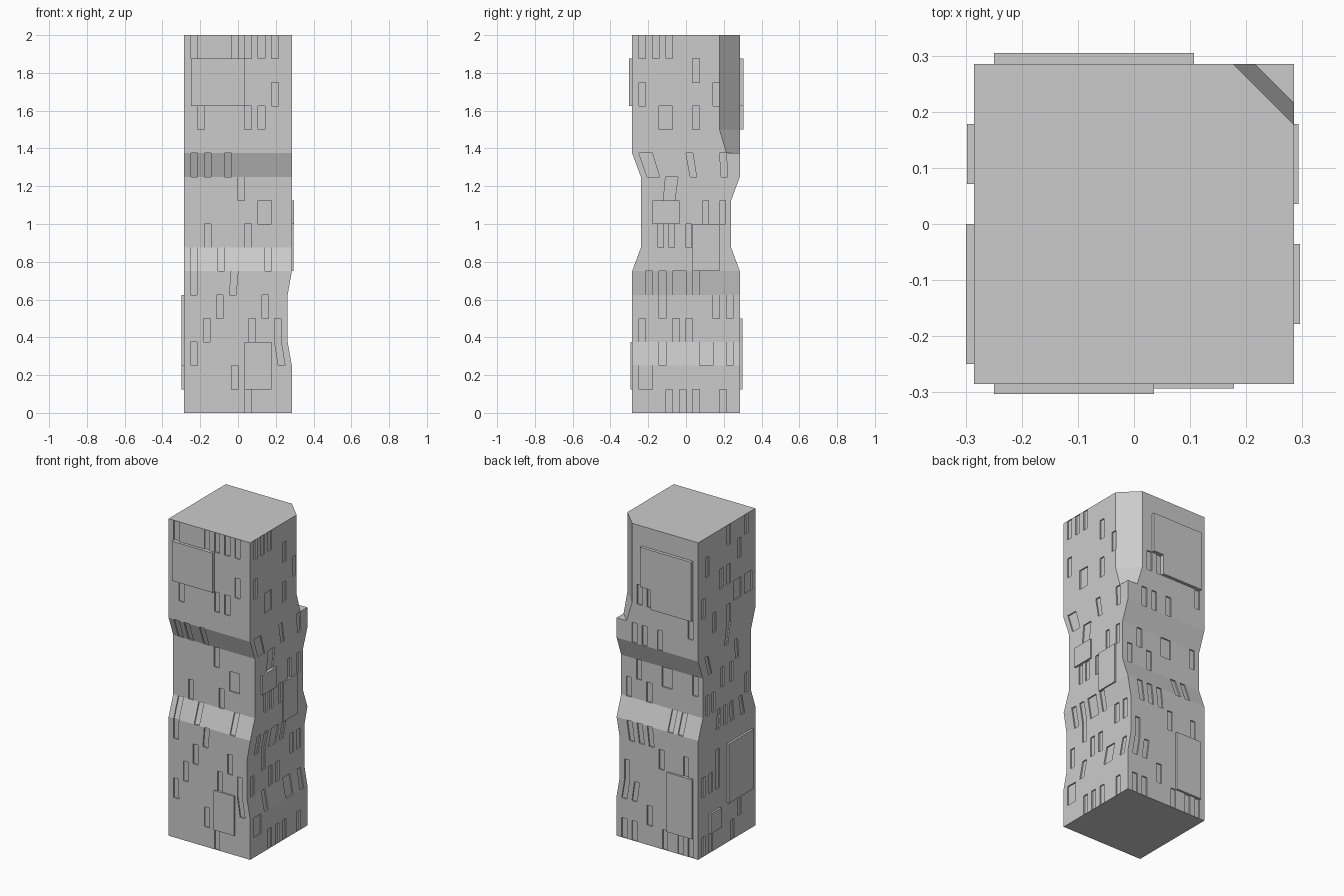
import bpy, bmesh, random
from mathutils import Vector

if "Cube" in bpy.data.objects:
    bpy.data.objects.remove(bpy.data.objects["Cube"])

random.seed(11)
H = 0.285          # half width of the pillar
N = 16             # cells per side and per height
DX, DZ = 2 * H / N, 2.0 / N


def lerp_profile(z, pts):
    """Piecewise linear lookup in a (z, offset) list."""
    for (z0, a), (z1, b) in zip(pts, pts[1:]):
        if z <= z1:
            return a + (b - a) * (z - z0) / (z1 - z0)
    return pts[-1][1]


# worn waist on each side: how far the face steps inwards at a height
FRONT = [(0, 0), (.75, 0), (.875, .046), (1.25, .046), (1.375, 0), (2, 0)]
BACK = [(0, 0), (.75, 0), (.875, .046), (1.125, .046), (1.25, 0), (2, 0)]
RIGHT = [(0, 0), (.25, 0), (.375, .022), (.625, .022), (.75, 0), (2, 0)]


def make_object(name, bm):
    bmesh.ops.recalc_face_normals(bm, faces=bm.faces[:])
    mesh = bpy.data.meshes.new(name)
    bm.to_mesh(mesh)
    bm.free()
    ob = bpy.data.objects.new(name, mesh)
    bpy.context.collection.objects.link(ob)
    return ob


def pick_chips(chance):
    """Choose chipped cells, never touching only at a corner."""
    cells = set()
    order = [(r, c) for r in range(N) for c in range(1, N - 1)]
    random.shuffle(order)
    for r, c in order:
        if len(cells) >= chance * N * N:
            break
        bad = any((r + a, c + b) in cells and (r + a, c) not in cells
                  and (r, c + b) not in cells for a in (-1, 1) for b in (-1, 1))
        crowd = sum((r + a, c + b) in cells
                    for a, b in ((0, 1), (0, -1), (1, 0), (-1, 0)))
        if not bad and (crowd == 0 or (crowd == 1 and random.random() < .25)):
            cells.add((r, c))
    return cells


# pillar body: lofted square rings, with shallow chipped cells on every side
bm = bmesh.new()
rings = []
for k in range(N + 1):
    z = k * DZ
    f, b, r = (lerp_profile(z, p) for p in (FRONT, BACK, RIGHT))
    corners = [Vector((-H, f - H, z)), Vector((H - r, f - H, z)),
               Vector((H - r, H - b, z)), Vector((-H, H - b, z))]
    rings.append([bm.verts.new(corners[s].lerp(corners[(s + 1) % 4], c / N))
                  for s in range(4) for c in range(N)])
cell = {}
for k in range(N):
    for i in range(4 * N):
        j = (i + 1) % (4 * N)
        cell[i // N, k, i % N] = bm.faces.new(
            (rings[k][i], rings[k][j], rings[k + 1][j], rings[k + 1][i]))
bm.faces.new(rings[0][::-1])
bm.faces.new(rings[-1])

inward = [(0, 1, 0), (-1, 0, 0), (0, -1, 0), (1, 0, 0)]
for side, share in enumerate((.13, .17, .13, .14)):
    faces = [cell[side, r, c] for r, c in sorted(pick_chips(share))]
    res = bmesh.ops.extrude_face_region(bm, geom=faces)
    verts = [g for g in res["geom"] if isinstance(g, bmesh.types.BMVert)]
    bmesh.ops.translate(bm, verts=verts, vec=Vector(inward[side]) * .008)
    old = [f for f in faces if f.is_valid]
    if old:
        bmesh.ops.delete(bm, geom=old, context='FACES_ONLY')
pillar = make_object("pillar", bm)

# broken upper corner, cut away down to a small ledge
bm = bmesh.new()
out = H + .1
levels = []
for z, leg in ((1.375, .07), (1.5, .108), (2.1, .108)):
    s = 2 * H - leg - out
    levels.append([bm.verts.new(p) for p in ((s, out, z), (out, s, z), (out, out, z))])
for lo, hi in zip(levels, levels[1:]):
    for i in range(3):
        j = (i + 1) % 3
        bm.faces.new((lo[i], lo[j], hi[j], hi[i]))
bm.faces.new(levels[0][::-1])
bm.faces.new(levels[-1])
cutter = make_object("corner_cutter", bm)
cutter.hide_render = True
mod = pillar.modifiers.new("broken_corner", 'BOOLEAN')
mod.operation, mod.solver, mod.object = 'DIFFERENCE', 'EXACT', cutter
bpy.context.view_layer.objects.active = pillar
bpy.ops.object.modifier_apply(modifier=mod.name)
bpy.data.objects.remove(cutter)


def slab(name, side, outline, reach):
    """Raised flat slab: outline of (u, z) in cell units, extruded from a face."""
    bm = bmesh.new()
    loops = []
    for d in (H - .02, reach):
        pts = []
        for u, k in outline:
            a, z = u * DX, k * DZ
            pts.append({"front": (a, -d, z), "back": (a, d, z),
                        "right": (d, a, z), "left": (-d, a, z)}[side])
        loops.append([bm.verts.new(p) for p in pts])
    n = len(outline)
    for i in range(n):
        j = (i + 1) % n
        bm.faces.new((loops[0][i], loops[0][j], loops[1][j], loops[1][i]))
    bm.faces.new(loops[0][::-1])
    bm.faces.new(loops[1])
    return make_object(name, bm)


def rect(u0, u1, k0, k1):
    return [(u0, k0), (u1, k0), (u1, k1), (u0, k1)]


# raised slabs on the four sides
slab("front_upper_slab", "front", rect(-7, 1, 13, 15), .303)
slab("front_lower_slab", "front", rect(1, 5, 1, 3), .293)
slab("right_upper_slab", "right", rect(-5, -1, 8, 9), .296)
slab("right_lower_slab", "right", rect(1, 5, 6, 8), .293)
slab("left_large_slab", "left", rect(-7, 0, 2, 5), .299)
slab("left_small_slab", "left", rect(2, 5, 1, 2), .298)
slab("back_upper_slab", "back",
     [(-7, 12), (1, 12), (1, 13), (3, 13), (3, 15), (-7, 15)], .305)
slab("back_lower_slab", "back", rect(-7, -2, 1, 4), .298)
